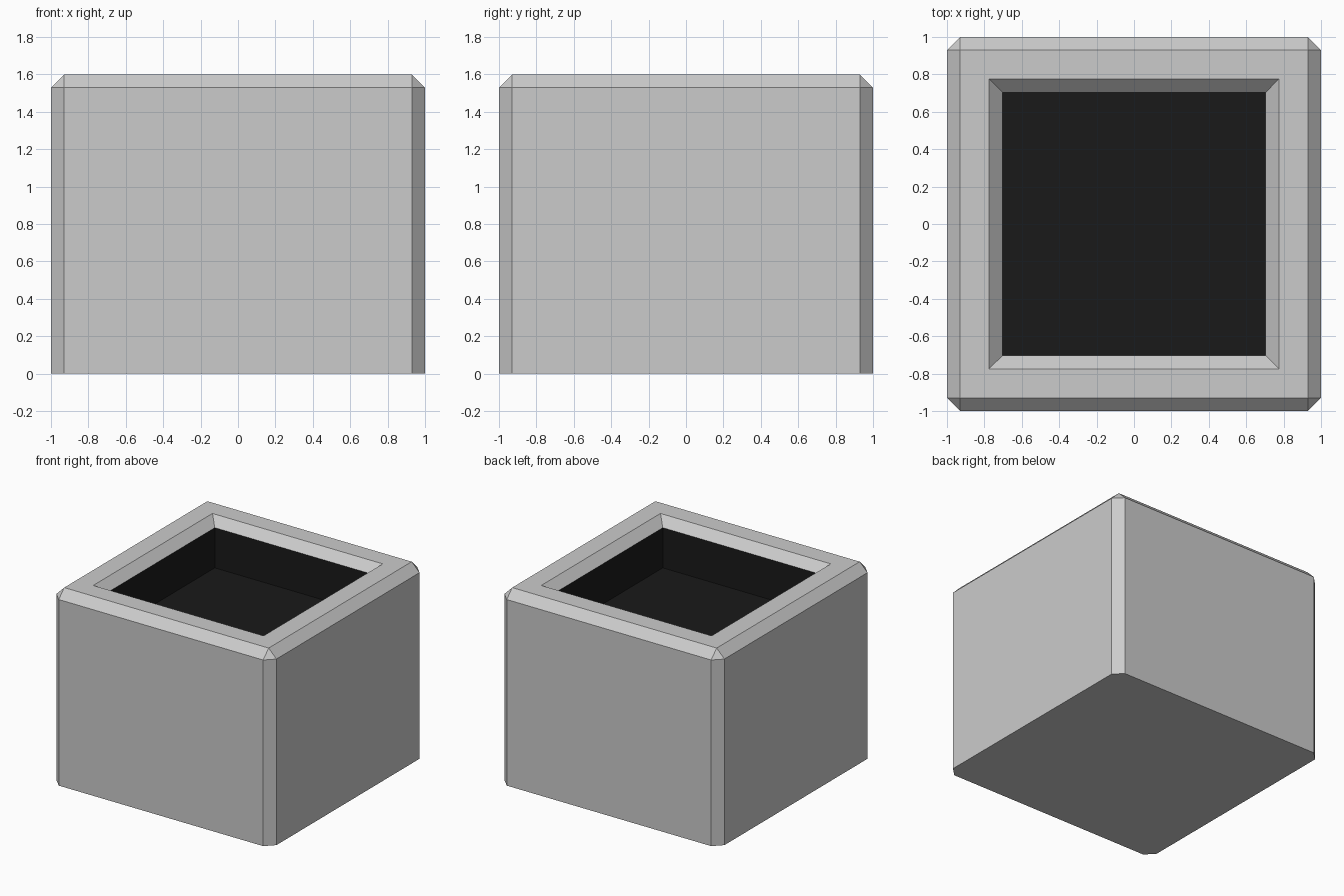
import bpy, bmesh
from mathutils import Matrix

if "Cube" in bpy.data.objects:
    bpy.data.objects.remove(bpy.data.objects["Cube"])

HEIGHT, CHAMFER, RIM, DEPTH = 1.6, 0.071, 0.155, 0.33

bm = bmesh.new()

# Outer block standing on the ground
bmesh.ops.create_cube(bm, size=1, matrix=Matrix.Translation((0, 0, HEIGHT / 2))
                      @ Matrix.Diagonal((2, 2, HEIGHT, 1)))

# Chamfer every edge except the four at the bottom
edges = [e for e in bm.edges if max(v.co.z for v in e.verts) > 0.1]
bmesh.ops.bevel(bm, geom=edges, offset=CHAMFER, offset_type='OFFSET',
                segments=1, profile=0.5, affect='EDGES')

# Flat rim, then chamfered lip of the opening
bm.normal_update()
top = max(bm.faces, key=lambda f: f.calc_center_median().z)
bmesh.ops.inset_region(bm, faces=[top], thickness=RIM, use_even_offset=True)
bmesh.ops.inset_region(bm, faces=[top], thickness=CHAMFER, use_even_offset=True)
for v in top.verts:
    v.co.z = HEIGHT - CHAMFER

# Dark recess: straight walls and floor
walls = bmesh.ops.inset_region(bm, faces=[top], thickness=0)["faces"]
for v in top.verts:
    v.co.z -= DEPTH
for f in walls + [top]:
    f.material_index = 1
bm.normal_update()

mesh = bpy.data.meshes.new("open_box")
bm.to_mesh(mesh)
bm.free()

# Grey body, black interior
for name, colour in (("grey_body", (0.8, 0.8, 0.8, 1)),
                     ("black_interior", (0.01, 0.01, 0.01, 1))):
    mat = bpy.data.materials.new(name)
    mat.diffuse_color = colour
    mat.use_nodes = True
    mat.node_tree.nodes["Principled BSDF"].inputs["Base Color"].default_value = mat.diffuse_color
    mesh.materials.append(mat)

bpy.context.collection.objects.link(bpy.data.objects.new("open_box", mesh))
